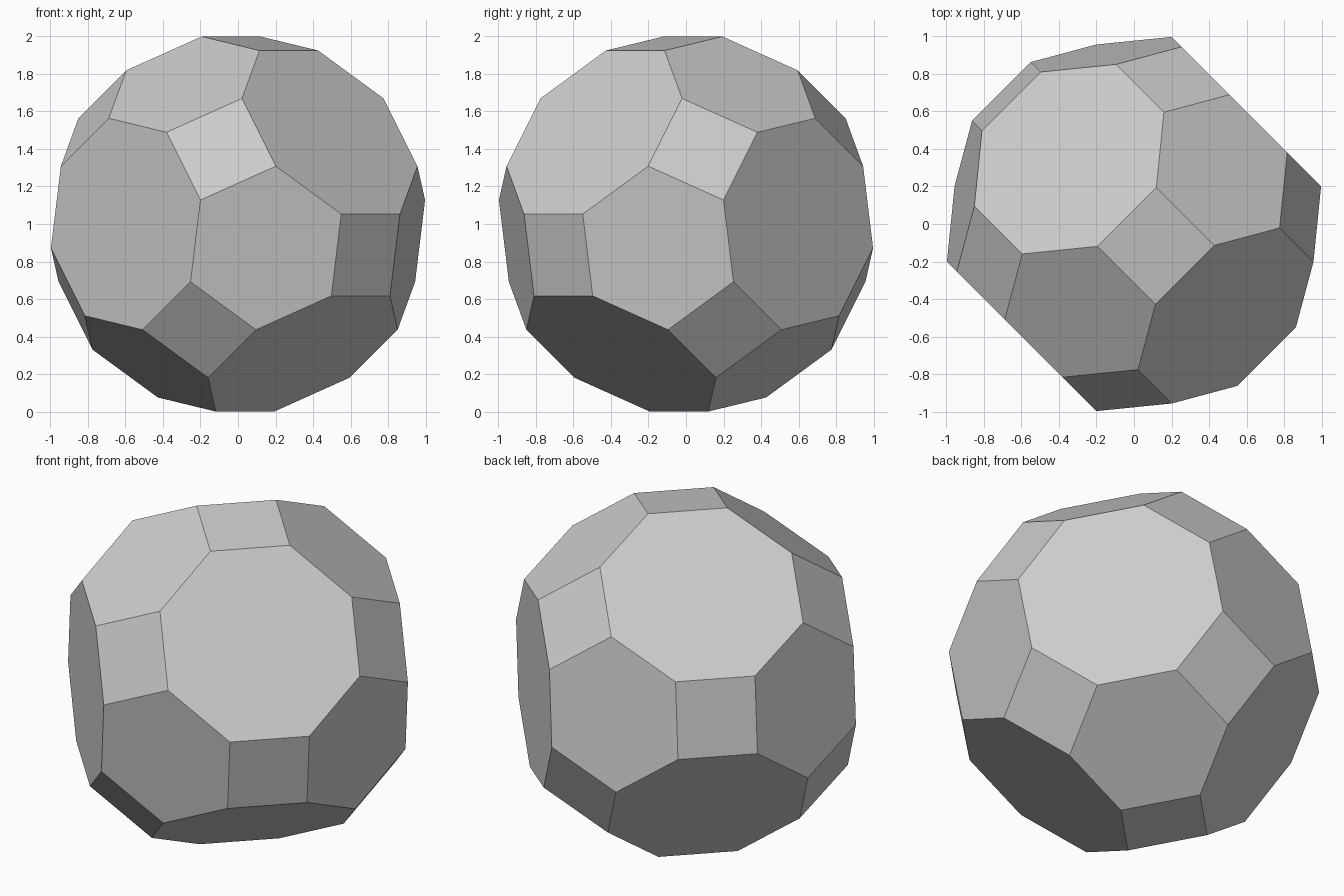
import bpy
import bmesh
from math import sqrt, radians
from mathutils import Matrix, Vector

cube = bpy.data.objects.get("Cube")
if cube:
    bpy.data.objects.remove(cube, do_unlink=True)

# Single plain material
grey = bpy.data.materials.new("plain grey")
grey.use_nodes = True
colour = (0.6, 0.6, 0.6, 1)
grey.diffuse_color = colour
grey.node_tree.nodes["Principled BSDF"].inputs["Base Color"].default_value = colour

# Orthogonal axes through the octagonal faces
side = Vector((1, 1, 0)).normalized()
front = Vector((1, -1, 1)).normalized()
top = Vector((-1, 1, 2)).normalized()
tilt = Matrix((side, front, top)).transposed()

# Corners: every ordering and sign of three lengths
lengths = (1, 1 + sqrt(2), 1 + 2 * sqrt(2))
orders = [(i, j, 3 - i - j) for i in range(3) for j in range(3) if i != j]
signs = [(a, b, c) for a in (-1, 1) for b in (-1, 1) for c in (-1, 1)]
corners = [tilt @ Vector([s * lengths[k] for s, k in zip(sign, order)])
           for order in orders for sign in signs]
scale = 1 / max(v.z for v in corners)

# Wrap the corners, then merge coplanar triangles into squares, hexagons and octagons
bm = bmesh.new()
for v in corners:
    bm.verts.new(v * scale + Vector((0, 0, 1)))
bmesh.ops.convex_hull(bm, input=bm.verts)
bmesh.ops.dissolve_limit(bm, angle_limit=radians(2), verts=bm.verts, edges=bm.edges)
bmesh.ops.recalc_face_normals(bm, faces=bm.faces)

mesh = bpy.data.meshes.new("faceted_ball")
bm.to_mesh(mesh)
bm.free()
mesh.materials.append(grey)
ball = bpy.data.objects.new("faceted_ball", mesh)
bpy.context.collection.objects.link(ball)
